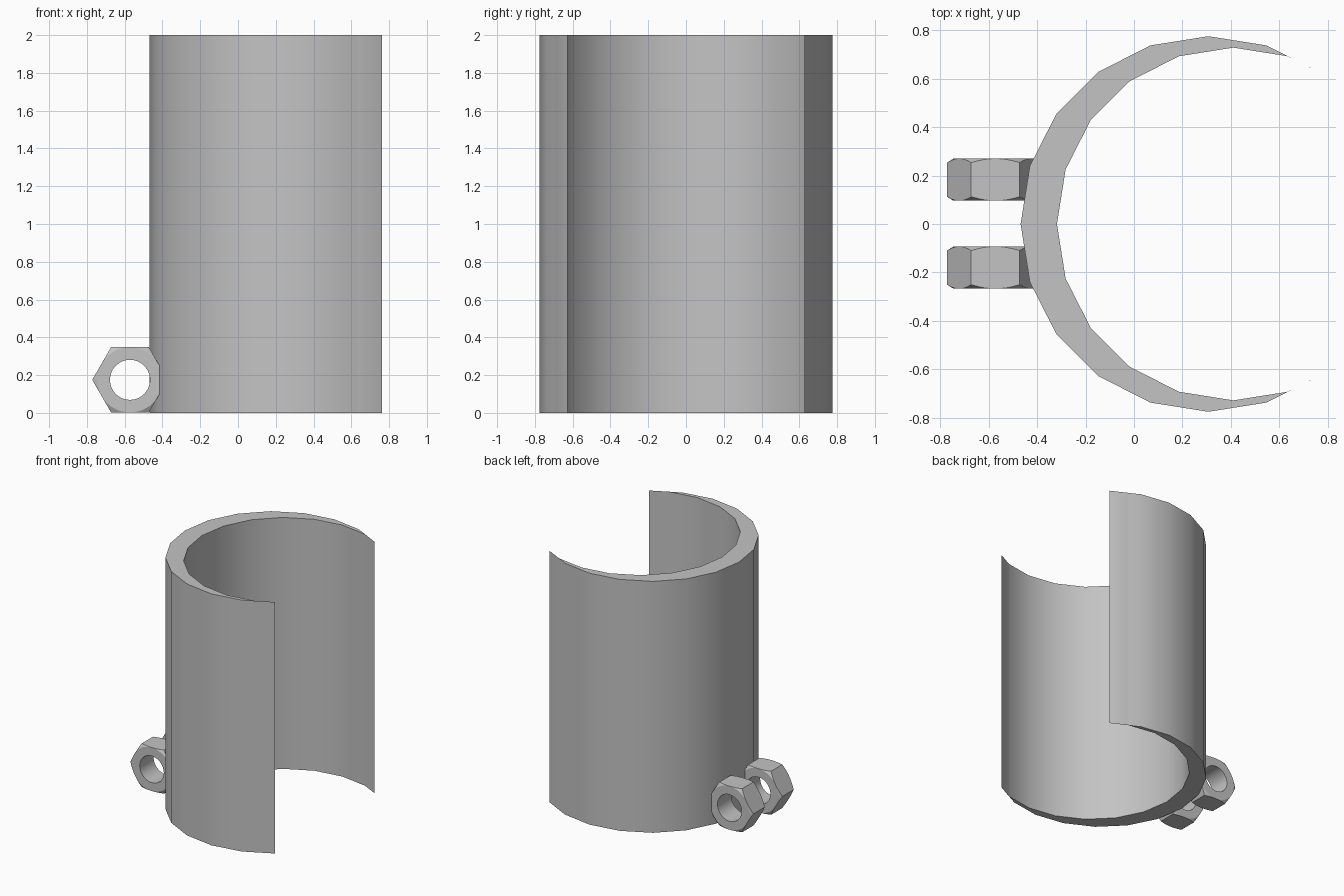
import bpy, bmesh, math
from math import cos, sin, pi

cube = bpy.data.objects.get("Cube")
if cube:
    bpy.data.objects.remove(cube, do_unlink=True)

# One plain grey for everything
grey = bpy.data.materials.new("plain grey")
grey.use_nodes = True
colour = (0.55, 0.55, 0.55, 1)
grey.diffuse_color = colour
grey.node_tree.nodes["Principled BSDF"].inputs["Base Color"].default_value = colour


def finish(bm, name):
    bmesh.ops.recalc_face_normals(bm, faces=bm.faces)
    mesh = bpy.data.meshes.new(name)
    bm.to_mesh(mesh)
    bm.free()
    obj = bpy.data.objects.new(name, mesh)
    mesh.materials.append(grey)
    bpy.context.collection.objects.link(obj)
    bpy.ops.object.select_all(action="DESELECT")
    obj.select_set(True)
    bpy.context.view_layer.objects.active = obj
    bpy.ops.object.shade_smooth_by_angle(angle=math.radians(25))
    return obj


# Open sleeve: two offset 20-sided arcs that meet in a thin lip at each end
HEIGHT = 2.0
STEP = pi / 10


def arc(centre, radius, steps):
    return [(centre + radius * cos(pi + i * STEP), radius * sin(pi + i * STEP))
            for i in range(-steps, steps + 1)]


outer = arc(0.307, 0.775, 7)
inner = arc(0.41, 0.728, 6)
bm = bmesh.new()
rings = [[[bm.verts.new((x, y, z)) for x, y in pts] for pts in (outer, inner)]
         for z in (0, HEIGHT)]
(low_out, low_in), (top_out, top_in) = rings
for low, top in ((low_out, top_out), (low_in, top_in)):
    for i in range(len(low) - 1):
        bm.faces.new((low[i], low[i + 1], top[i + 1], top[i]))
for out, inn in ((low_out, low_in), (top_out, top_in)):
    for i in range(len(inn) - 1):
        bm.faces.new((out[i + 1], out[i + 2], inn[i + 1], inn[i]))
    bm.faces.new((out[0], out[1], inn[0]))
    bm.faces.new((out[-1], out[-2], inn[-1]))
# Inside of each lip, closing the sleeve
bm.faces.new((low_out[0], low_in[0], top_in[0], top_out[0]))
bm.faces.new((low_out[-1], low_in[-1], top_in[-1], top_out[-1]))
sleeve = finish(bm, "open_sleeve")

# Flat facets on the outside near the nuts
sharp = sleeve.data.attributes.get("sharp_edge")
if not sharp:
    sharp = sleeve.data.attributes.new("sharp_edge", "BOOLEAN", "EDGE")
for e in sleeve.data.edges:
    a, b = (sleeve.data.vertices[v].co for v in e.vertices)
    if abs(a.z - b.z) > 1 and a.x < -0.3 and math.hypot(a.x - 0.307, a.y) > 0.77:
        sharp.data[e.index].value = True


# Hex nut lying along y, with conical chamfers on both faces
def nut(name, y):
    apothem, hole, half, count = 0.173, 0.106, 0.087, 48
    bm = bmesh.new()
    loops = [[] for _ in range(6)]
    for i in range(count):
        t = 2 * pi * i / count
        hexr = apothem / cos((t % (pi / 3)) - pi / 6)
        edge = half - 0.62 * (hexr - apothem)
        profile = ((hole, half), (apothem, half), (hexr, edge),
                   (hexr, -edge), (apothem, -half), (hole, -half))
        for loop, (r, d) in zip(loops, profile):
            loop.append(bm.verts.new((-0.572 + r * cos(t), y + d, 0.175 + r * sin(t))))
    for k in range(6):
        a, b = loops[k], loops[(k + 1) % 6]
        for i in range(count):
            j = (i + 1) % count
            bm.faces.new((a[i], a[j], b[j], b[i]))
    bmesh.ops.remove_doubles(bm, verts=bm.verts, dist=0.0002)
    return finish(bm, name)


nut("front_nut", -0.18)
nut("back_nut", 0.183)
